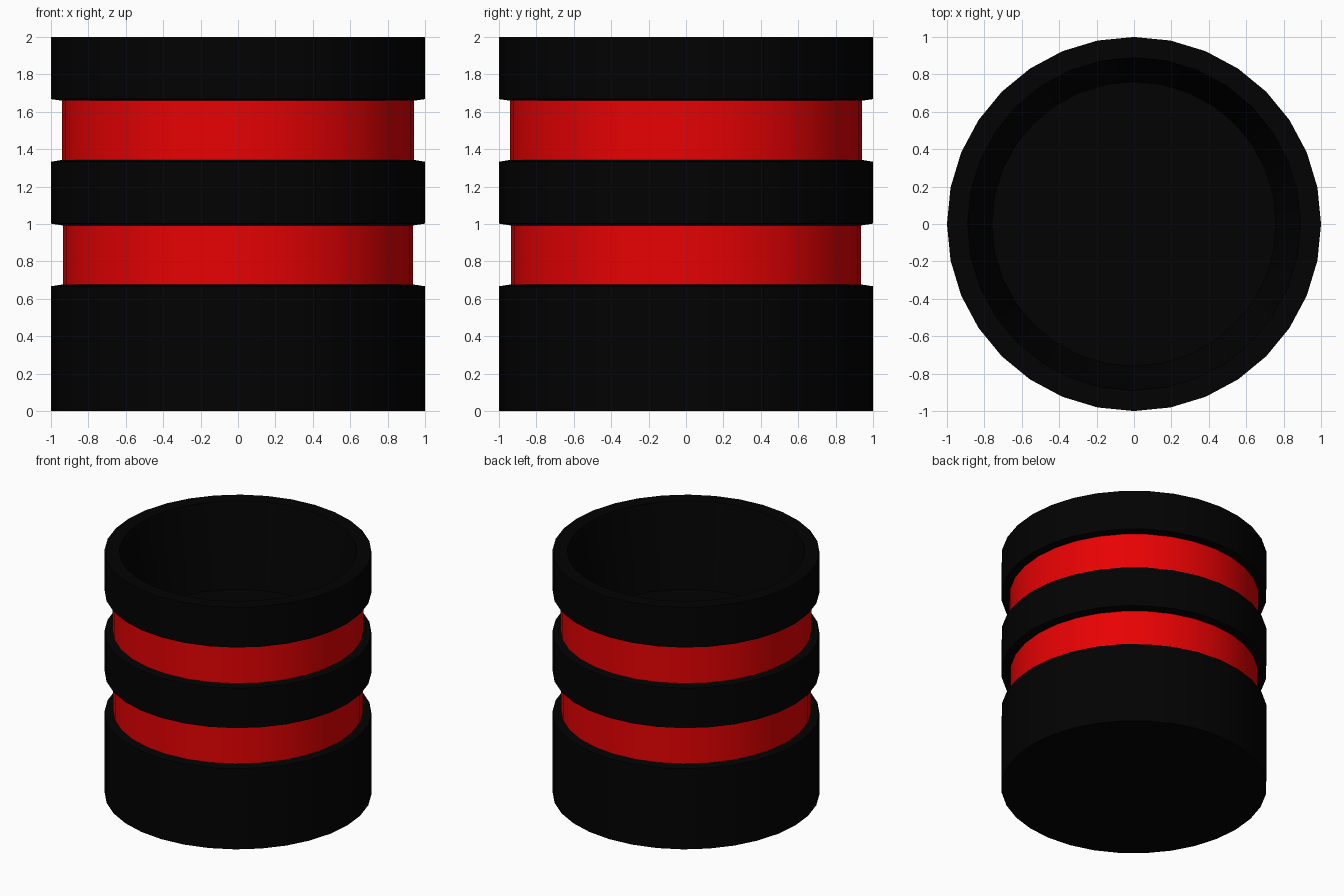
import bpy, bmesh, math

if "Cube" in bpy.data.objects:
    bpy.data.objects.remove(bpy.data.objects["Cube"])

SIDES = 32


def material(name, rgb):
    m = bpy.data.materials.new(name)
    m.diffuse_color = (*rgb, 1)
    m.use_nodes = True
    m.node_tree.nodes["Principled BSDF"].inputs["Base Color"].default_value = m.diffuse_color
    return m


def lathe(name, profile, mat):
    """Spin an (r, z) profile around z; points with r = 0 become poles."""
    bm = bmesh.new()
    rings = []
    for r, z in profile:
        if r == 0:
            rings.append([bm.verts.new((0, 0, z))] * SIDES)
        else:
            rings.append([bm.verts.new((r * math.cos(2 * math.pi * i / SIDES),
                                        r * math.sin(2 * math.pi * i / SIDES), z))
                          for i in range(SIDES)])
    for low, high in zip(rings, rings[1:]):
        for i in range(SIDES):
            j = (i + 1) % SIDES
            corners = [low[i], low[j], high[j], high[i]]
            bm.faces.new(list(dict.fromkeys(corners)))
    mesh = bpy.data.meshes.new(name)
    bm.to_mesh(mesh)
    bm.free()
    mesh.materials.append(mat)
    ob = bpy.data.objects.new(name, mesh)
    bpy.context.collection.objects.link(ob)
    bpy.ops.object.select_all(action='DESELECT')
    ob.select_set(True)
    bpy.context.view_layer.objects.active = ob
    bpy.ops.object.shade_smooth_by_angle(angle=math.radians(30))


black = material("black", (0.0006, 0.0006, 0.0006))
red = material("red", (0.8, 0.0005, 0.001))

# Solid base with a slightly sloped shoulder
lathe("cup_base", [(0, 0), (1, 0), (1, 0.667), (0.935, 0.677)], black)

# Raised middle ring
lathe("middle_ring", [(0.935, 0.992), (1, 1.002), (1, 1.333), (0.94, 1.343)], black)

# Upper ring, rim and tapering hollow down to the floor
lathe("rim_and_hollow", [(0.94, 1.659), (1, 1.668), (1, 2), (0.89, 2),
                         (0.76, 1.33), (0, 1.33)], black)

# Recessed coloured bands
lathe("lower_band", [(0.935, 0.677), (0.935, 0.992)], red)
lathe("upper_band", [(0.94, 1.343), (0.94, 1.659)], red)
